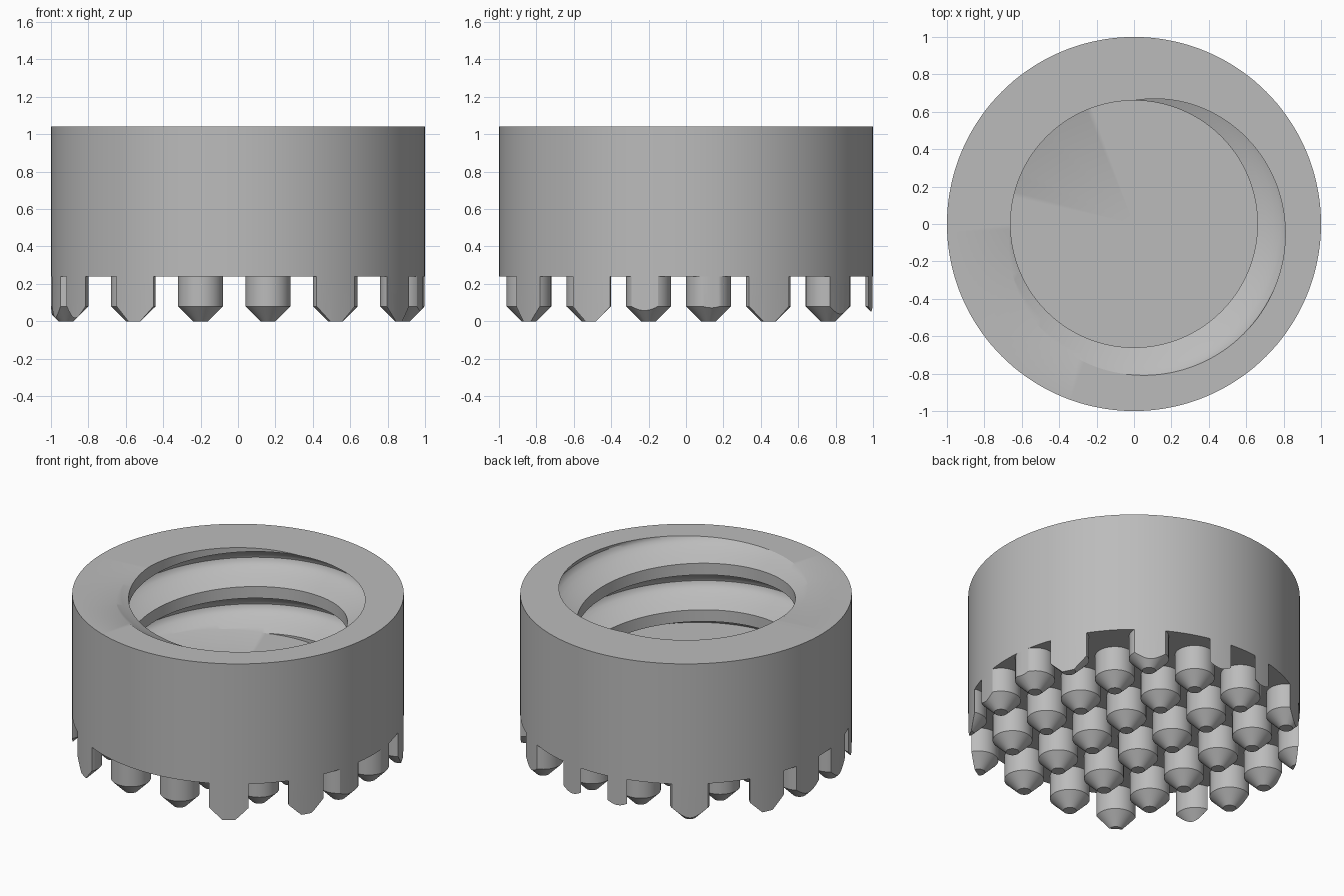
import bpy, bmesh
from math import sin, cos, pi, tau

cube = bpy.data.objects.get("Cube")
if cube:
    bpy.data.objects.remove(cube, do_unlink=True)

SEG = 144                    # sides of the round body
TOP, FLOOR, BASE = 1.04, 0.48, 0.24
BORE, DEPTH, PITCH = 0.66, 0.17, 0.31
STEPS = 16                   # samples per thread turn, first 12 are the groove
GROOVE = 12

grey = bpy.data.materials.new("plain grey")
grey.use_nodes = True
grey.diffuse_color = (0.5, 0.5, 0.5, 1)
grey.node_tree.nodes["Principled BSDF"].inputs["Base Color"].default_value = (0.5, 0.5, 0.5, 1)


def finish(name, bm):
    mesh = bpy.data.meshes.new(name)
    bm.to_mesh(mesh)
    bm.free()
    ob = bpy.data.objects.new(name, mesh)
    bpy.context.collection.objects.link(ob)
    mesh.materials.append(grey)
    return ob


def smooth(ob):
    bpy.ops.object.select_all(action='DESELECT')
    ob.select_set(True)
    bpy.context.view_layer.objects.active = ob
    bpy.ops.object.shade_smooth_by_angle(angle=pi / 6)


def ring(bm, r, z):
    return [bm.verts.new((r * cos(tau * i / SEG), r * sin(tau * i / SEG), z)) for i in range(SEG)]


# Threaded cap: a bore whose radius follows a rounded helical groove
bm = bmesh.new()
turns = range(-3 * STEPS, 2 * STEPS + 1)


def bore_point(i, k):
    a = tau * i / SEG
    start = TOP - PITCH * (a - pi) / tau
    z = min(TOP, max(FLOOR, start + PITCH * k / STEPS))
    u = ((z - start) / PITCH + 1e-6) % 1 * STEPS / GROOVE
    r = BORE + DEPTH * sin(pi * u) if u < 1 else BORE
    return (r * cos(a), r * sin(a), z)


cols = [[bm.verts.new(bore_point(i, k)) for k in turns] for i in range(SEG)]
cols.append([bm.verts.new(bore_point(SEG, k)) for k in turns])
for a, b in zip(cols, cols[1:]):
    for k in range(len(turns) - 1):
        bm.faces.new((a[k], a[k + 1], b[k + 1], b[k]))

# Rim, outer wall, underside and bore floor
outer_top, outer_base = ring(bm, 1, TOP), ring(bm, 1, BASE)
centre = bm.verts.new((0, 0, FLOOR))
for i in range(SEG):
    j = (i + 1) % SEG
    bm.faces.new((cols[i][-1], outer_top[i], outer_top[j], cols[i + 1][-1]))
    bm.faces.new((outer_base[i], outer_base[j], outer_top[j], outer_top[i]))
    bm.faces.new((centre, cols[i][0], cols[i + 1][0]))
bm.faces.new(outer_base[::-1])
bmesh.ops.remove_doubles(bm, verts=bm.verts[:], dist=1e-4)
bmesh.ops.dissolve_degenerate(bm, edges=bm.edges[:], dist=1e-4)
bmesh.ops.recalc_face_normals(bm, faces=bm.faces[:])
smooth(finish("threaded_cap", bm))

# Grid of cone-tipped studs below the cap
PEG_R, TIP_R, SHOULDER, SIDES = 0.12, 0.04, 0.08, 40
bm = bmesh.new()
for col in range(-2, 4):
    for row in range(-3, 5):
        x, y = col * 0.36 - 0.2, row * 0.32 - 0.2
        if (x * x + y * y) ** 0.5 > 1 + PEG_R - 0.01:
            continue
        loops = [[bm.verts.new((x + r * cos(tau * s / SIDES), y + r * sin(tau * s / SIDES), z))
                  for s in range(SIDES)]
                 for r, z in ((TIP_R, 0), (PEG_R, SHOULDER), (PEG_R, BASE))]
        for lo, hi in zip(loops, loops[1:]):
            for s in range(SIDES):
                t = (s + 1) % SIDES
                bm.faces.new((lo[s], lo[t], hi[t], hi[s]))
        bm.faces.new(loops[0][::-1])
        bm.faces.new(loops[-1])
studs = finish("studs", bm)

# Trim the outer studs flush with the cap wall
bm = bmesh.new()
bmesh.ops.create_cone(bm, cap_ends=True, segments=SEG, radius1=1, radius2=1, depth=2)
cutter = finish("stud_trimmer", bm)
cutter.hide_render = True
trim = studs.modifiers.new("trim", 'BOOLEAN')
trim.operation = 'INTERSECT'
trim.solver = 'EXACT'
trim.object = cutter
bpy.context.view_layer.objects.active = studs
studs.select_set(True)
bpy.ops.object.modifier_apply(modifier="trim")
bpy.data.objects.remove(cutter, do_unlink=True)
smooth(studs)
